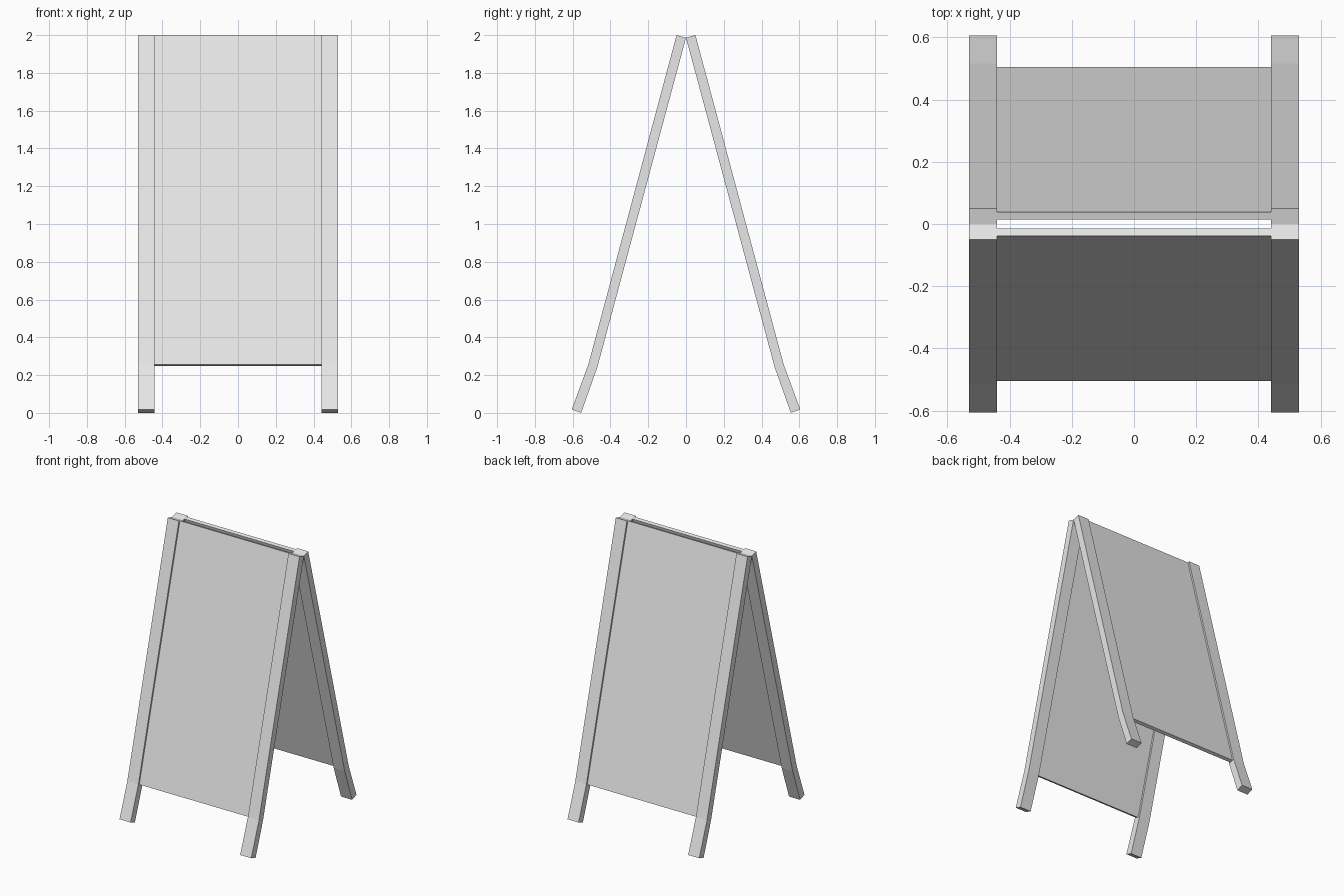
import bpy
import bmesh
from mathutils import Vector

cube = bpy.data.objects.get("Cube")
if cube:
    bpy.data.objects.remove(cube, do_unlink=True)

grey = bpy.data.materials.new("plain_grey")
grey.use_nodes = True
colour = (0.8, 0.8, 0.8, 1.0)
grey.diffuse_color = colour
grey.node_tree.nodes["Principled BSDF"].inputs["Base Color"].default_value = colour

HALF_WIDTH = 0.53
LEG_INSIDE = 0.441

# Side profile (distance from centre, height) at the top, knee and foot
OUTER = [Vector(p) for p in ((0.05, 2.0), (0.516, 0.26), (0.605, 0.018))]
INNER = [Vector(p) for p in ((0.0, 1.986), (0.469, 0.243), (0.555, 0.0))]


def extrude_profile(name, profile, x0, x1, side):
    """Sweep a side profile along x; side is -1 for front, 1 for back."""
    bm = bmesh.new()
    face = bm.faces.new([bm.verts.new((x0, side * p.x, p.y)) for p in profile])
    swept = bmesh.ops.extrude_face_region(bm, geom=[face])["geom"]
    verts = [v for v in swept if isinstance(v, bmesh.types.BMVert)]
    bmesh.ops.translate(bm, verts=verts, vec=(x1 - x0, 0, 0))
    bmesh.ops.recalc_face_normals(bm, faces=bm.faces)
    mesh = bpy.data.meshes.new(name)
    bm.to_mesh(mesh)
    bm.free()
    mesh.materials.append(grey)
    obj = bpy.data.objects.new(name, mesh)
    bpy.context.collection.objects.link(obj)
    return obj


def depth_line(t):
    """Top and knee points at fraction t through the leg thickness."""
    return [i.lerp(o, t) for i, o in zip(INNER[:2], OUTER[:2])]


leg_profile = OUTER + INNER[::-1]
panel_profile = depth_line(0.76) + depth_line(0.28)[::-1]

for label, side in (("front", -1), ("back", 1)):
    # Bent legs
    extrude_profile(label + "_left_leg", leg_profile, LEG_INSIDE, HALF_WIDTH, side)
    extrude_profile(label + "_right_leg", leg_profile, -HALF_WIDTH, -LEG_INSIDE, side)
    # Recessed board between the legs
    extrude_profile(label + "_panel", panel_profile, -LEG_INSIDE, LEG_INSIDE, side)
